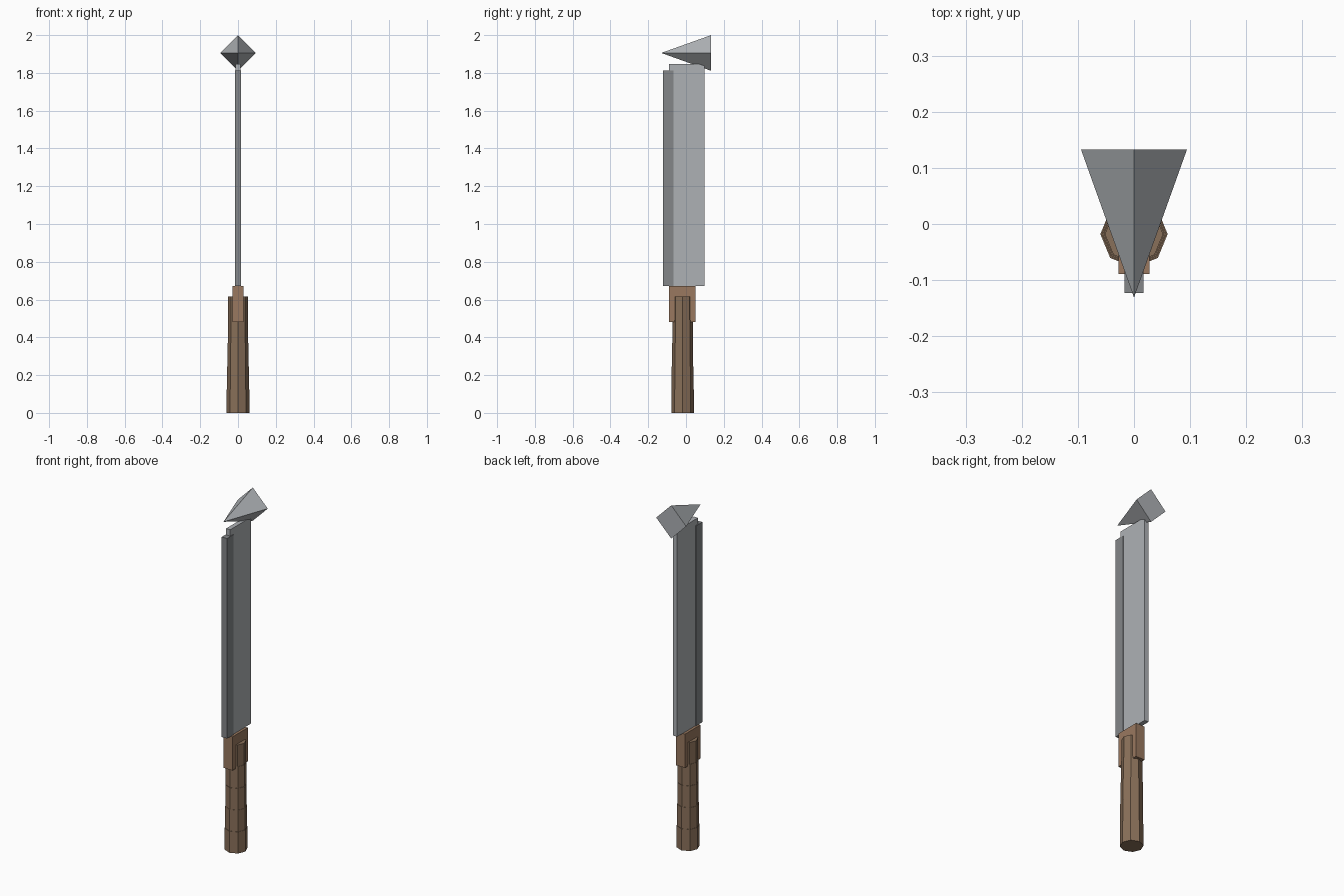
import bpy
from math import radians

if "Cube" in bpy.data.objects:
    bpy.data.objects.remove(bpy.data.objects["Cube"])


def material(name, rgb):
    m = bpy.data.materials.new(name)
    m.diffuse_color = (*rgb, 1)
    m.use_nodes = True
    m.node_tree.nodes["Principled BSDF"].inputs["Base Color"].default_value = m.diffuse_color
    return m


steel = material("steel", (0.42, 0.44, 0.46))
dark_steel = material("dark_steel", (0.23, 0.24, 0.25))
wood = material("wood", (0.25, 0.16, 0.10))
light_wood = material("light_wood", (0.32, 0.19, 0.115))


def finish(name, mat):
    ob = bpy.context.object
    ob.name = name
    ob.data.materials.append(mat)
    return ob


def box(name, x, y, z, mat):
    """Box from (min, max) ranges along each axis."""
    ranges = (x, y, z)
    bpy.ops.mesh.primitive_cube_add(size=1, location=[(a + b) / 2 for a, b in ranges])
    ob = finish(name, mat)
    ob.scale = [b - a for a, b in ranges]
    return ob


# Handle: stacked octagonal rings, each slightly narrower than the one below
RING_H = 0.123
for i in range(5):
    bpy.ops.mesh.primitive_cylinder_add(
        vertices=8, radius=0.06 - 0.002 * i, depth=RING_H,
        location=(0, -0.018, RING_H * (i + 0.5)))
    finish(f"handle_ring_{i + 1}", wood)

# Collar joining handle and blade
box("collar", (-0.028, 0.028), (-0.089, 0.049), (0.48, 0.672), light_wood)

# Blade and its cutting edge strip
box("blade", (-0.013, 0.013), (-0.089, 0.098), (0.672, 1.848), steel)
box("cutting_edge", (-0.017, 0.017), (-0.123, -0.065), (0.672, 1.812), dark_steel)

# Tip: square pyramid pointing forward
bpy.ops.mesh.primitive_cone_add(
    vertices=4, radius1=0.0945, radius2=0, depth=0.264,
    location=(0, 0.001, 1.9055), rotation=(radians(90), 0, 0))
finish("tip", steel)
